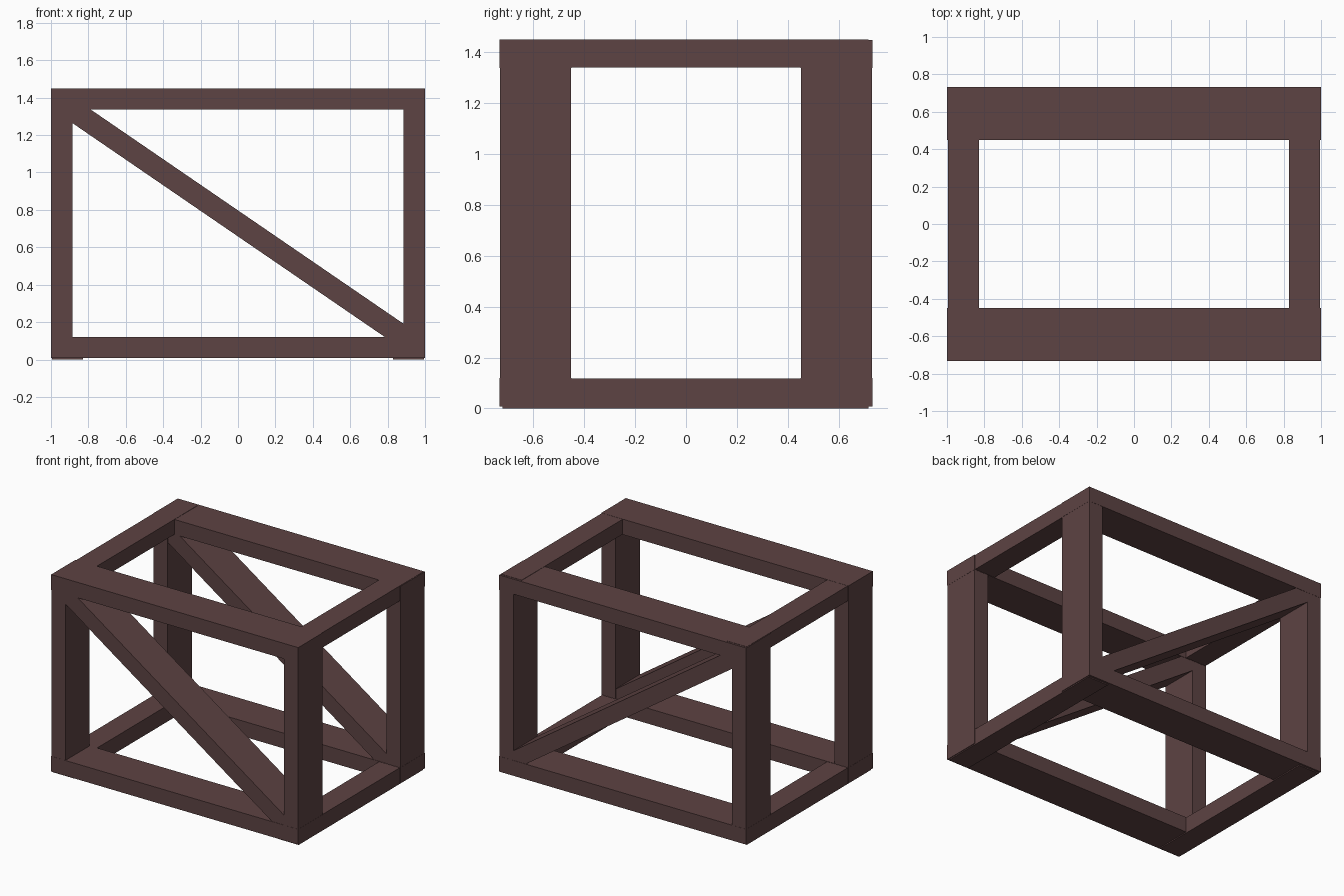
import bpy, math

if "Cube" in bpy.data.objects:
    bpy.data.objects.remove(bpy.data.objects["Cube"])

mat = bpy.data.materials.new("dark_brown")
mat.diffuse_color = (0.11, 0.056, 0.056, 1)
mat.use_nodes = True
mat.node_tree.nodes["Principled BSDF"].inputs["Base Color"].default_value = mat.diffuse_color


def beam(name, lo, hi, tilt=0.0):
    """Box between two corners, optionally turned about y through its centre."""
    centre = [(a + b) / 2 for a, b in zip(lo, hi)]
    bpy.ops.mesh.primitive_cube_add(size=1, location=centre)
    ob = bpy.context.object
    ob.name = name
    ob.scale = [b - a for a, b in zip(lo, hi)]
    ob.rotation_euler[1] = tilt
    ob.data.materials.append(mat)
    return ob


# front and back trusses: outer face, inner face and top of each
for side, y0, y1, top in (("front", -0.732, -0.45, 1.45), ("back", 0.45, 0.732, 1.447)):
    # long rails
    beam(side + "_bottom_rail", (-1, y0, 0.008), (1, y1, 0.12))
    beam(side + "_top_rail", (-1, y0, 1.337), (1, y1, top))
    # corner posts, a hair inside the rails
    e = 0.001
    for label, x0, x1 in (("left", -0.999, -0.885), ("right", 0.885, 0.999)):
        beam(f"{side}_{label}_post", (x0, y0 + e, 0.01), (x1, y1 - e, top - 0.004))
    # diagonal brace, high at the left and low at the right
    beam(side + "_brace", (-1.1, y0 + 2 * e, 0.67), (1.1, y1 - 2 * e, 0.785),
         math.radians(34.4))

# cross rails joining the two trusses at each end
for label, x0, x1 in (("left", -0.995, -0.828), ("right", 0.828, 0.995)):
    beam(label + "_bottom_cross_rail", (x0, -0.72, 0), (x1, 0.717, 0.118))
    beam(label + "_top_cross_rail", (x0, -0.72, 1.339), (x1, 0.717, 1.449))
